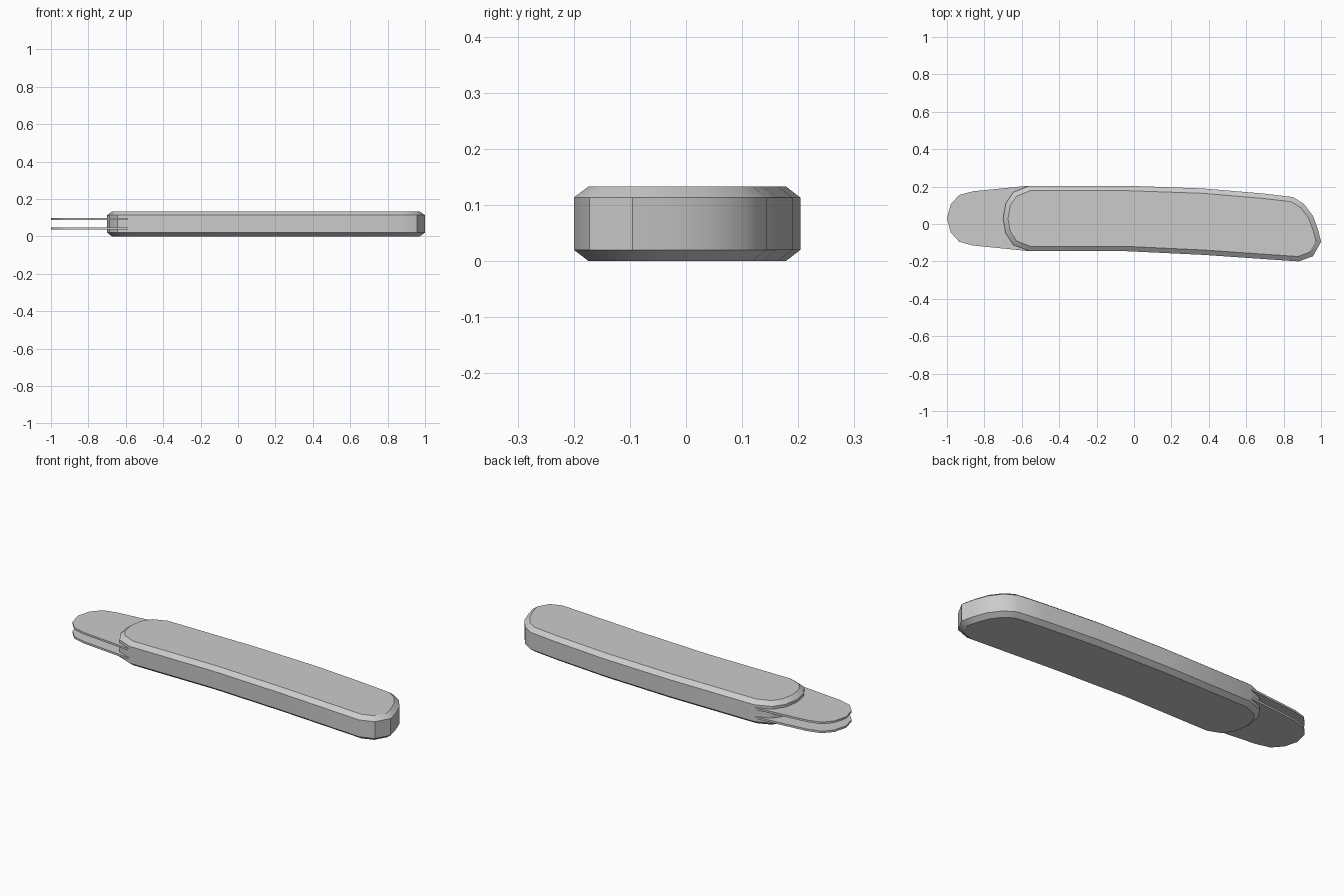
import bpy, bmesh, math
from mathutils import Vector

if "Cube" in bpy.data.objects:
    bpy.data.objects.remove(bpy.data.objects["Cube"])


def inset(pts, d):
    """Offset a counter-clockwise outline inwards by d with mitred corners."""
    out, n = [], len(pts)
    for i in range(n):
        a, b, c = (Vector(pts[(i + k) % n]) for k in (-1, 0, 1))
        e1, e2 = (b - a).normalized(), (c - b).normalized()
        n1, n2 = Vector((-e1.y, e1.x)), Vector((-e2.y, e2.x))
        out.append(b + (n1 + n2) * (d / (1 + n1.dot(n2))))
    return out


def slab(name, outline, levels):
    """Stack copies of the outline at (z, inset) levels and close both ends."""
    bm = bmesh.new()
    rings = [[bm.verts.new((p[0], p[1], z)) for p in inset(outline, d)]
             for z, d in levels]
    n = len(outline)
    for lo, hi in zip(rings, rings[1:]):
        for i in range(n):
            j = (i + 1) % n
            bm.faces.new((lo[i], lo[j], hi[j], hi[i]))
    bm.faces.new(rings[0][::-1])
    bm.faces.new(rings[-1])
    mesh = bpy.data.meshes.new(name)
    bm.to_mesh(mesh)
    bm.free()
    ob = bpy.data.objects.new(name, mesh)
    bpy.context.collection.objects.link(ob)
    bpy.ops.object.select_all(action='DESELECT')
    ob.select_set(True)
    bpy.context.view_layer.objects.active = ob
    bpy.ops.object.shade_smooth_by_angle(angle=math.radians(32))
    return ob


# Curved handle with chamfered top and bottom rims
handle = [(-0.56, -0.145), (-0.05, -0.145), (0.37, -0.165), (0.88, -0.2),
          (0.957, -0.172), (1.0, -0.095), (0.984, -0.03), (0.957, 0.043),
          (0.909, 0.107), (0.85, 0.144), (0.69, 0.163), (0.37, 0.19),
          (-0.03, 0.204), (-0.56, 0.204), (-0.645, 0.17), (-0.686, 0.11),
          (-0.70, 0.03), (-0.686, -0.05), (-0.645, -0.112)]
slab("handle", handle, [(0, 0.026), (0.02, 0), (0.113, 0), (0.133, 0.026)])

# Two thin liner plates reaching out of the left end
plate = [(-0.86, -0.115), (-0.57, -0.144), (-0.5, -0.14), (-0.5, 0.2),
         (-0.57, 0.204), (-0.86, 0.175), (-0.935, 0.155), (-0.98, 0.105),
         (-1.0, 0.03), (-0.98, -0.045), (-0.935, -0.095)]
for name, z in (("lower_plate", 0.037), ("upper_plate", 0.087)):
    slab(name, plate, [(z, 0), (z + 0.011, 0)])
